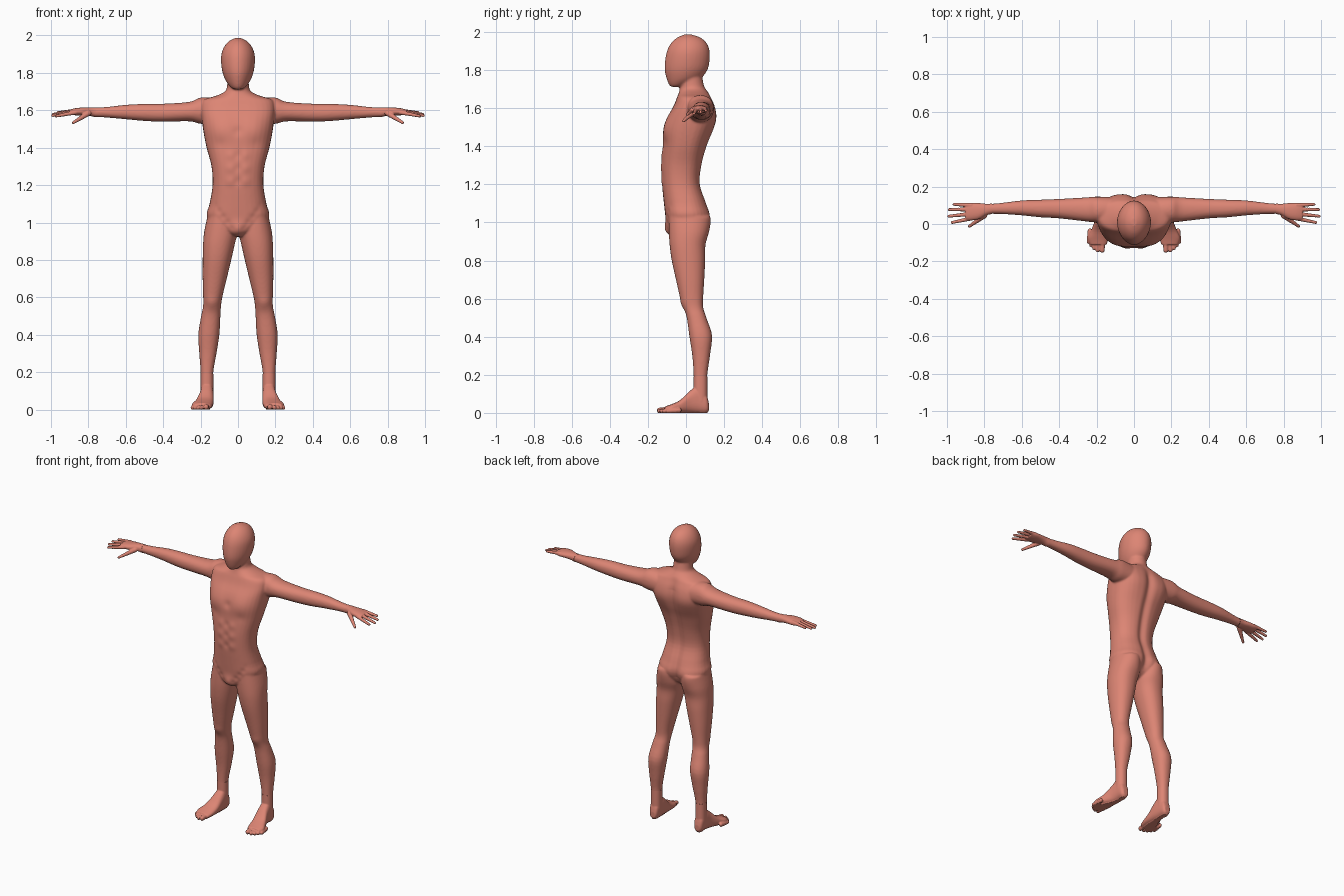
import bpy, bmesh, math
from mathutils import Vector

cube = bpy.data.objects.get("Cube")
if cube:
    bpy.data.objects.remove(cube, do_unlink=True)

skin = bpy.data.materials.new("salmon_skin")
skin.use_nodes = True
skin.diffuse_color = (0.72, 0.235, 0.175, 1)
skin.node_tree.nodes["Principled BSDF"].inputs["Base Color"].default_value = skin.diffuse_color

PLACE = {"x": lambda t, a, b: (t, a, b),
         "y": lambda t, a, b: (a, t, b),
         "z": lambda t, a, b: (a, b, t)}


def smooth_rows(rows, steps=4):
    """Catmull-Rom interpolation between cross-sections."""
    out = []
    for i in range(len(rows) - 1):
        four = rows[max(i - 1, 0)], rows[i], rows[i + 1], rows[min(i + 2, len(rows) - 1)]
        for s in range(steps):
            u = s / steps
            out.append([q + u / 2 * (r - p + u * (2*p - 5*q + 4*r - s4 + u * (3*(q - r) + s4 - p)))
                        for p, q, r, s4 in zip(*four)])
    return out + [list(rows[-1])]


def loft(bm, axis, rows, side=1, power=2.2, n=32):
    """Closed skin through rows of (position, a_min, a_max, b_min, b_max[, squareness])."""
    rings = []
    for row in smooth_rows(rows):
        t, a0, a1, b0, b1 = row[:5]
        e = 2 / (row[5] if len(row) > 5 else power)
        ring = []
        for k in range(n):
            c, s = math.cos(k * math.tau / n), math.sin(k * math.tau / n)
            a = (a0 + a1) / 2 + (a1 - a0) / 2 * math.copysign(abs(c) ** e, c)
            b = (b0 + b1) / 2 + (b1 - b0) / 2 * math.copysign(abs(s) ** e, s)
            x, y, z = PLACE[axis](t, a, b)
            ring.append(bm.verts.new((x * side, y, z)))
        rings.append(ring)
    for lo, hi in zip(rings, rings[1:]):
        for k in range(n):
            bm.faces.new((lo[k], lo[k - 1], hi[k - 1], hi[k]))
    bm.faces.new(rings[0])
    bm.faces.new(rings[-1][::-1])


def digit(bm, start, end, r0, r1, side, count=12):
    """Tapered finger or toe made of overlapping beads."""
    for i in range(count):
        u = i / (count - 1)
        p = Vector(start).lerp(Vector(end), u)
        p.x *= side
        ball = bmesh.ops.create_icosphere(bm, subdivisions=2, radius=r0 + (r1 - r0) * u)
        bmesh.ops.translate(bm, verts=ball["verts"], vec=p)


def fuse(bm, voxel, passes):
    """Merge overlapping pieces into one smooth skin."""
    bmesh.ops.recalc_face_normals(bm, faces=bm.faces[:])
    mesh = bpy.data.meshes.new("blend")
    bm.to_mesh(mesh)
    bm.free()
    obj = bpy.data.objects.new("blend", mesh)
    bpy.context.collection.objects.link(obj)
    remesh = obj.modifiers.new("Remesh", "REMESH")
    remesh.mode, remesh.voxel_size = "VOXEL", voxel
    relax = obj.modifiers.new("Smooth", "SMOOTH")
    relax.factor, relax.iterations = 0.5, passes
    dg = bpy.context.evaluated_depsgraph_get()
    result = bpy.data.meshes.new_from_object(obj.evaluated_get(dg))
    bpy.data.objects.remove(obj, do_unlink=True)
    return result


def part(name, mesh, cuts):
    """Keep the piece of a skin behind every (point, direction) cut."""
    bm = bmesh.new()
    bm.from_mesh(mesh)
    for co, no in cuts:
        bmesh.ops.bisect_plane(bm, geom=bm.verts[:] + bm.edges[:] + bm.faces[:],
                               plane_co=co, plane_no=no, clear_outer=True)
    for f in bm.faces:
        f.smooth = True
    out = bpy.data.meshes.new(name)
    bm.to_mesh(out)
    bm.free()
    out.materials.clear()
    out.materials.append(skin)
    obj = bpy.data.objects.new(name, out)
    bpy.context.collection.objects.link(obj)


# Body cross-sections
torso = [(z, -w, w, f, b, p) for z, w, f, b, p in (
    (.925, .03, -.07, .04, 2), (.96, .10, -.1, .09, 2.2), (1.03, .166, -.108, .122, 2.4),
    (1.1, .152, -.116, .108, 2.4), (1.2, .136, -.126, .076, 2.4), (1.3, .142, -.13, .084, 2.4),
    (1.4, .168, -.122, .11, 2.4), (1.48, .184, -.118, .14, 2.5), (1.55, .193, -.098, .156, 2.7),
    (1.61, .198, -.066, .15, 2.8), (1.655, .185, -.048, .132, 2.5), (1.675, .125, -.04, .122, 2.2),
    (1.695, .078, -.034, .108, 2), (1.72, .06, -.03, .094, 2), (1.8, .056, -.03, .08, 2))]
head = [(z, -w, w, f, b) for z, w, f, b in (
    (1.712, .022, -.078, -.03), (1.725, .04, -.09, .01), (1.755, .064, -.102, .075),
    (1.8, .082, -.112, .112), (1.85, .09, -.11, .124), (1.9, .089, -.1, .124),
    (1.94, .074, -.08, .11), (1.97, .048, -.048, .078), (1.987, .014, -.01, .03))]
leg = [(1.03, .012, .164, -.09, .12), (.95, .004, .181, -.09, .118), (.88, .018, .187, -.086, .102),
       (.8, .036, .189, -.075, .101), (.7, .06, .189, -.053, .096), (.6, .084, .186, -.03, .09),
       (.55, .091, .187, -.012, .091), (.5, .094, .197, .004, .107), (.4, .1, .212, .018, .134),
       (.3, .115, .207, .033, .126), (.2, .132, .2, .04, .112), (.12, .132, .2, .04, .112)]
arm = [(.12, .005, .14, 1.53, 1.665), (.2, .008, .146, 1.528, 1.668), (.26, .014, .142, 1.541, 1.645),
       (.4, .03, .134, 1.539, 1.635), (.5, .036, .13, 1.543, 1.634), (.6, .046, .126, 1.552, 1.629),
       (.7, .053, .114, 1.561, 1.618), (.76, .054, .108, 1.564, 1.615), (.8, .054, .108, 1.566, 1.613)]

bm = bmesh.new()
loft(bm, "z", torso)
loft(bm, "z", head, power=1.9)
for side in (1, -1):
    loft(bm, "z", leg, side)
    loft(bm, "x", arm, side)
body = fuse(bm, .006, 8)

# Muscle relief: mirrored bumps and dents as (x, y, z, radius, height)
relief = [(.09, -.1, 1.5, .06, .008), (0, -.12, 1.49, .025, -.006), (.1, .15, 1.54, .07, .008),
          (.08, .12, 1.01, .055, .01), (.15, .13, .42, .05, .004), (.14, -.02, .57, .03, .005),
          (0, -.1, .965, .035, .01), (.09, -.1, 1.42, .03, -.003)]
for z in (1.22, 1.29, 1.36):
    relief += [(.04, -.125, z, .025, .004), (0, -.13, z, .022, -.004)]
relief += [(.03 + .025 * i, -.1, .97 + .03 * i, .018, -.004) for i in range(5)]

moves = []
for v in body.vertices:
    q, n = Vector((abs(v.co.x), v.co.y, v.co.z)), v.normal
    d = 0
    for x, y, z, r, h in relief:
        d += h * math.exp(-(q - Vector((x, y, z))).length_squared / r ** 2)
    # Spine furrow down to the cleft
    if n.y > 0:
        fade = min(1, max(0, (q.z - .93) / .06)) * min(1, max(0, (1.68 - q.z) / .08))
        d -= .014 * n.y * fade * math.exp(-(q.x / .026) ** 2)
    moves.append(v.co + n * d)
for v, co in zip(body.vertices, moves):
    v.co = co

# Seam planes
waist, ankle, wrist, armhole = 1.1, .19, .758, .2
UP, DOWN = (0, 0, 1), (0, 0, -1)
neck, tilt = (0, -.025, 1.702), Vector((0, -.4, 1))
part("head", body, [(neck, -tilt)])
part("torso", body, [(neck, tilt), ((0, 0, waist), DOWN),
                     ((armhole, 0, 0), (1, 0, 0)), ((-armhole, 0, 0), (-1, 0, 0))])
part("legs", body, [((0, 0, waist), UP), ((0, 0, ankle), DOWN)])

# Hand: palm sections, then (knuckle, tip) for each finger and the thumb
palm = [(.73, .053, .111, 1.562, 1.617), (.76, .053, .109, 1.563, 1.616), (.79, .046, .108, 1.569, 1.616),
        (.83, .026, .112, 1.572, 1.615), (.87, .02, .114, 1.573, 1.611), (.9, .024, .11, 1.578, 1.604)]
fingers = [((.87, .03, 1.588), (.972, .008, 1.569)), ((.88, .053, 1.592), (.99, .042, 1.572)),
           ((.88, .078, 1.596), (.987, .077, 1.579)), ((.87, .1, 1.597), (.962, .105, 1.588)),
           ((.8, .045, 1.584), (.88, -.012, 1.534))]

# Foot: sections from heel to ball, then toe tips
sole = [(.12, .148, .182, .012, .05), (.105, .137, .196, 0, .1), (.06, .131, .201, 0, .14),
        (.02, .13, .208, 0, .115), (-.03, .132, .228, 0, .068), (-.075, .137, .246, 0, .046),
        (-.11, .146, .236, 0, .034)]
toes = [(.17, -.14, .014), (.195, -.141, .011), (.214, -.129, .0105), (.23, -.114, .01), (.244, -.096, .01)]

for side, label in ((1, "left"), (-1, "right")):
    part(label + "_arm", body, [((armhole * side, 0, 0), (-side, 0, 0)), ((0, 0, waist), DOWN),
                                ((wrist * side, 0, 0), (side, 0, 0))])
    bm = bmesh.new()
    loft(bm, "x", palm, side)
    for i, (knuckle, tip) in enumerate(fingers):
        digit(bm, knuckle, tip, .016 if i == 4 else .0125, .0085, side)
    part(label + "_hand", fuse(bm, .003, 5), [((wrist * side, 0, 0), (-side, 0, 0))])

    bm = bmesh.new()
    loft(bm, "y", sole, side, power=2.5)
    loft(bm, "z", [(z, .132, .2, .04, .112) for z in (.06, .14, .23)], side)
    for x, y, r in toes:
        digit(bm, (x * .9 + .016, y + .06, r + .004), (x, y, r), r + .003, r, side)
    foot = fuse(bm, .0035, 5)
    for v in foot.vertices:
        if v.co.z < .004:
            v.co.z = 0
    part(label + "_foot", foot, [((0, 0, ankle), UP)])
